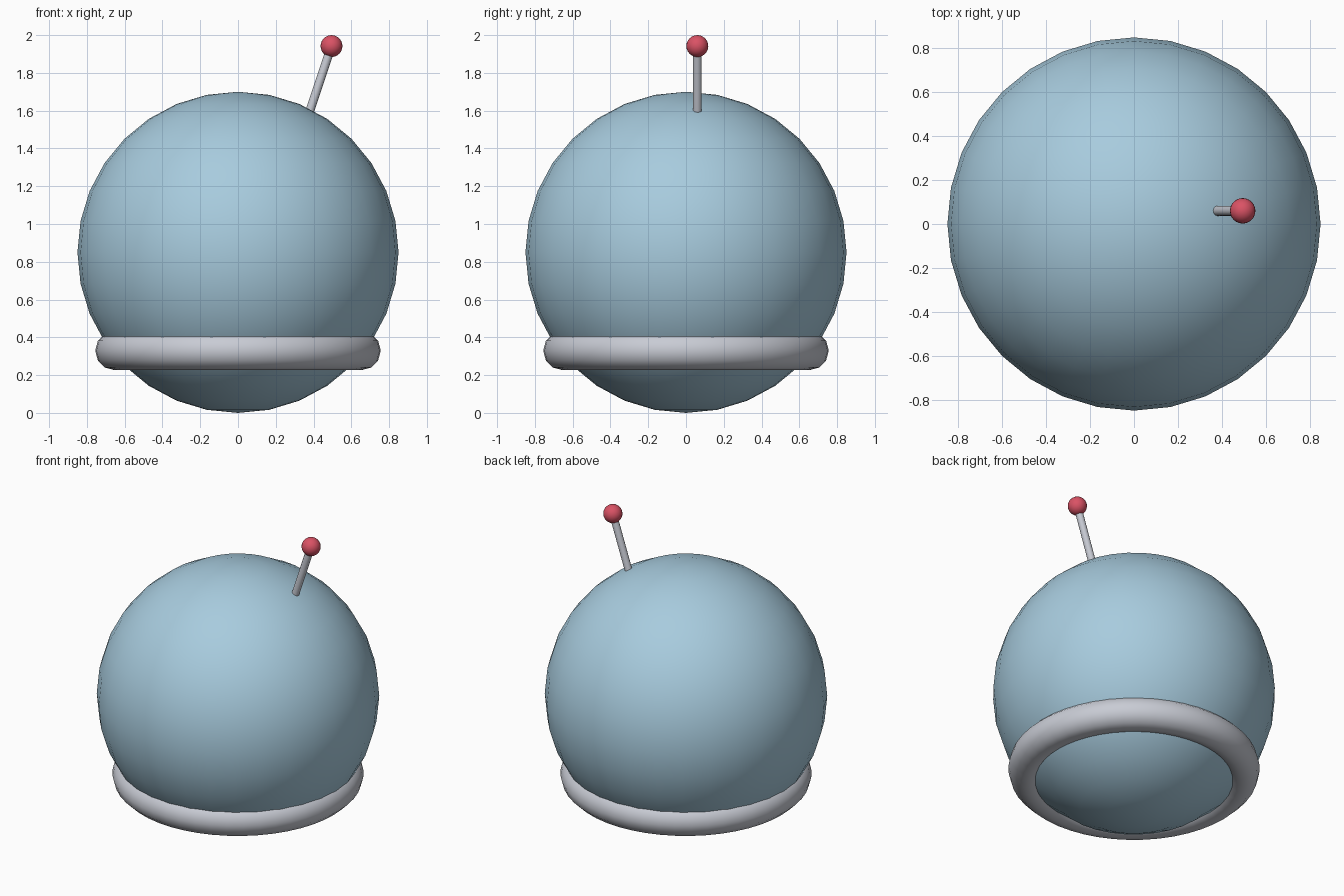
import bpy
from mathutils import Vector

if "Cube" in bpy.data.objects:
    bpy.data.objects.remove(bpy.data.objects["Cube"])


def material(name, rgb):
    m = bpy.data.materials.new(name)
    m.diffuse_color = (*rgb, 1.0)
    m.use_nodes = True
    m.node_tree.nodes["Principled BSDF"].inputs["Base Color"].default_value = m.diffuse_color
    return m


def finish(name, mat):
    ob = bpy.context.object
    ob.name = name
    ob.data.materials.append(mat)
    bpy.ops.object.shade_smooth_by_angle(angle=0.7)
    return ob


glass = material("pale blue glass", (0.39, 0.60, 0.73))
metal = material("light grey metal", (0.58, 0.60, 0.66))
red = material("red tip", (0.70, 0.085, 0.13))

# Helmet bubble
bpy.ops.mesh.primitive_uv_sphere_add(segments=32, ring_count=16, radius=0.85,
                                     location=(0, 0, 0.85))
finish("helmet_bubble", glass)

# Neck ring, partly sunk into the bubble
bpy.ops.mesh.primitive_torus_add(major_radius=0.652, minor_radius=0.104,
                                 major_segments=48, minor_segments=12,
                                 location=(0, 0, 0.33))
finish("neck_ring", metal)

# Tilted antenna rod, from just inside the bubble to the tip ball
tip = Vector((0.495, 0.06, 1.942))
base = Vector((0.374, 0.06, 1.58))
axis = tip - base
bpy.ops.mesh.primitive_cylinder_add(vertices=16, radius=0.023, depth=axis.length,
                                    location=(tip + base) / 2,
                                    rotation=axis.to_track_quat('Z', 'Y').to_euler())
finish("antenna_rod", metal)

# Antenna tip ball
bpy.ops.mesh.primitive_uv_sphere_add(segments=24, ring_count=12, radius=0.058,
                                     location=tip)
finish("antenna_tip", red)
